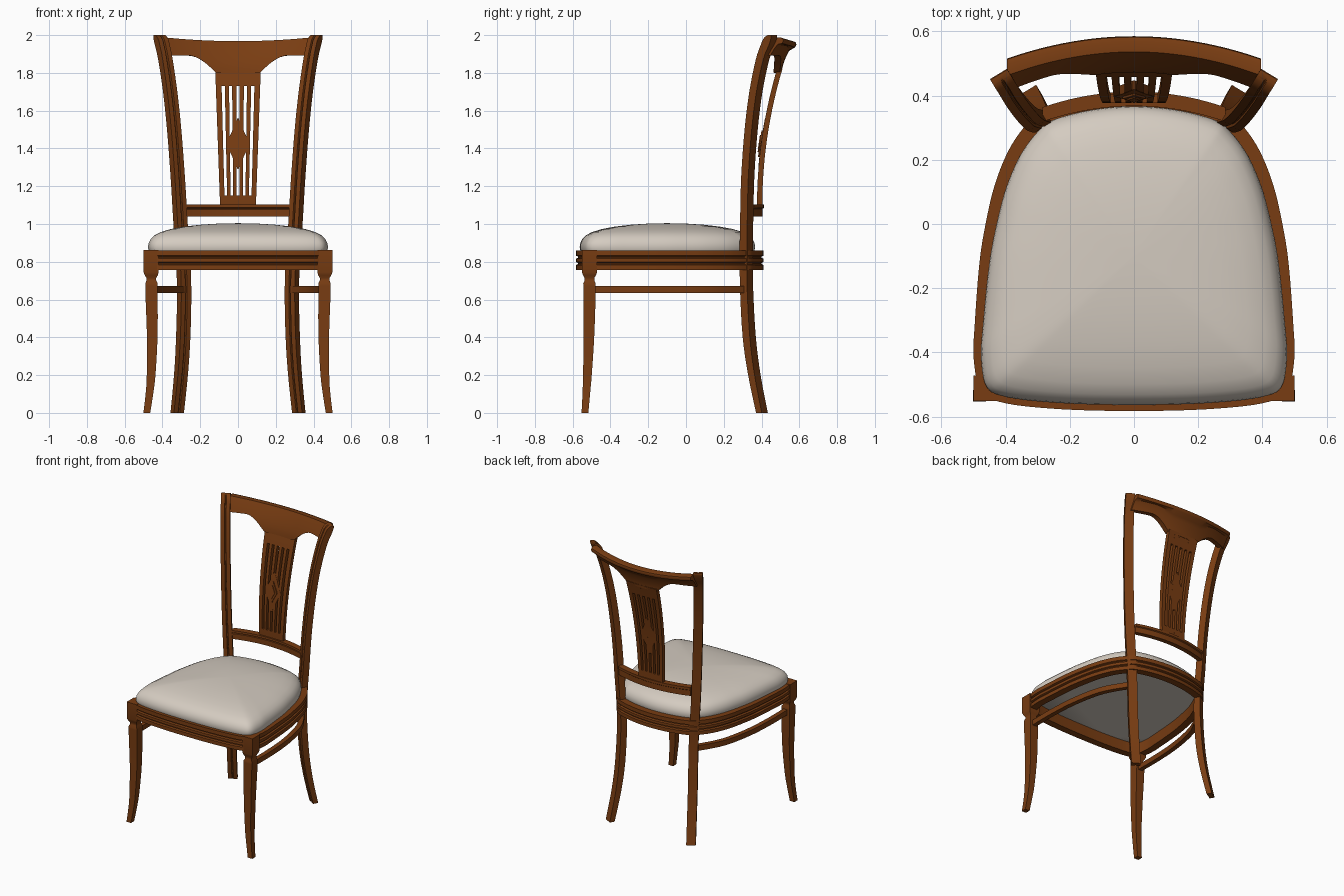
import bpy, bmesh, math
from mathutils import Vector

if "Cube" in bpy.data.objects:
    bpy.data.objects.remove(bpy.data.objects["Cube"])


def material(name, col):
    m = bpy.data.materials.new(name)
    m.diffuse_color = (*col, 1)
    m.use_nodes = True
    m.node_tree.nodes["Principled BSDF"].inputs["Base Color"].default_value = m.diffuse_color
    return m


WOOD = material("walnut wood", (0.19, 0.046, 0.006))
FABRIC = material("cream fabric", (0.66, 0.60, 0.53))


def loft(name, rings, mat=WOOD, closed=False, mirror=False, angle=35):
    """Skin a list of equal-sized rings; ends are capped unless closed."""
    bm = bmesh.new()
    vs = [[bm.verts.new(p) for p in r] for r in rings]
    n, m = len(vs), len(vs[0])
    for i in range(n if closed else n - 1):
        a, b = vs[i], vs[(i + 1) % n]
        for j in range(m):
            k = (j + 1) % m
            bm.faces.new((a[j], a[k], b[k], b[j]))
    if not closed:
        bm.faces.new(vs[0])
        bm.faces.new(vs[-1])
    bmesh.ops.recalc_face_normals(bm, faces=bm.faces)
    me = bpy.data.meshes.new(name)
    bm.to_mesh(me)
    bm.free()
    me.materials.append(mat)
    ob = bpy.data.objects.new(name, me)
    bpy.context.collection.objects.link(ob)
    if mirror:
        ob.modifiers.new("mirror", 'MIRROR').use_clip = False
    bpy.ops.object.select_all(action='DESELECT')
    ob.select_set(True)
    bpy.context.view_layer.objects.active = ob
    bpy.ops.object.shade_smooth_by_angle(angle=math.radians(angle))
    return ob


def spline(pts, steps=5, closed=False):
    """Catmull-Rom curve through tuples of any length."""
    n, out = len(pts), []
    get = (lambda i: pts[i % n]) if closed else (lambda i: pts[max(0, min(n - 1, i))])
    for i in range(n if closed else n - 1):
        p = [get(i + d) for d in (-1, 0, 1, 2)]
        for s in range(steps):
            t = s / steps
            out.append(tuple(0.5 * (2 * b + (c - a) * t + (2 * a - 5 * b + 4 * c - d) * t * t
                             + (3 * b - a - 3 * c + d) * t ** 3) for a, b, c, d in zip(*p)))
    if not closed:
        out.append(tuple(pts[-1]))
    return out


# Seat outline, right half from front centre to back centre, then mirrored
half = [(0, -.582), (.22, -.577), (.40, -.558), (.475, -.52), (.499, -.42), (.495, -.3),
        (.481, -.12), (.462, 0), (.434, .12), (.39, .23), (.335, .31), (.28, .358), (.15, .396), (0, .41)]
outline = spline(half + [(-x, y) for x, y in half[-2:0:-1]], 5, True)


def normals(path):
    res = []
    for i in range(len(path)):
        a, b = path[i - 1], path[(i + 1) % len(path)]
        t = Vector((b[0] - a[0], b[1] - a[1])).normalized()
        res.append((t.y, -t.x))
    return res


# Moulded seat frame
prof = [(0, .86), (0, .832), (-.011, .828), (-.011, .822), (0, .817), (0, .798), (-.011, .794),
        (-.011, .788), (0, .783), (0, .757), (-.05, .757), (-.05, .86)]
nrm = normals(outline)
loft("seat_frame", [[(x + nx * o, y + ny * o, z) for o, z in prof]
                    for (x, y), (nx, ny) in zip(outline, nrm)], closed=True)

# Domed cushion
inset = []
for (x, y), (nx, ny) in zip(outline, nrm):
    d = .019 + .025 * (y + .58)
    inset.append((x - nx * d, y - ny * d))
levels = [(.97, .835), (.99, .855), (1, .878), (.992, .90), (.97, .921), (.93, .94), (.86, .957),
          (.75, .973), (.6, .986), (.42, .996), (.22, 1.002), (.03, 1.004)]
loft("seat_cushion", [[(x * s, (y + .1) * s - .1, z) for x, y in inset] for s, z in levels],
     FABRIC, angle=60)

# Front legs: square tapered sabre leg, neck and corner block
leg = spline([(.483, -.535, 0, .018), (.469, -.528, .1, .020), (.460, -.522, .2, .023),
              (.454, -.514, .4, .028), (.457, -.511, .6, .032), (.458, -.511, .685, .033)], 4)
leg += [(.459, -.511, .70, .026), (.459, -.511, .715, .026), (.459, -.511, .728, .034),
        (.460, -.511, .745, .040), (.460, -.511, .862, .040)]
loft("front_leg", [[(x + a * h, y + b * h, z) for a, b in ((-1, -1), (1, -1), (1, 1), (-1, 1))]
                   for x, y, z, h in leg], mirror=True)

# Back legs running up into the grooved back posts, turned outwards in plan
sec = [(-.031, -.022), (-.005, -.022), (-.002, -.012), (.002, -.012), (.005, -.022), (.031, -.022),
       (.031, .022), (-.031, .022)]
post = spline([(.322, .402, 0, .8), (.302, .362, .2, .9), (.29, .335, .4, 1), (.285, .321, .65, 1),
               (.293, .319, .85, 1), (.304, .321, 1.0, 1), (.319, .327, 1.25, 1),
               (.338, .345, 1.5, 1), (.359, .370, 1.7, 1), (.384, .405, 1.87, 1.05),
               (.400, .432, 1.945, 1.15), (.407, .443, 1.975, 1.1), (.413, .452, 1.993, .8),
               (.416, .457, 2.0, .4)], 4)
ca, sa = math.cos(math.radians(31)), math.sin(math.radians(31))
loft("back_post", [[(x + u * ca + v * s * sa, y - u * sa + v * s * ca, z) for u, v in sec]
                   for x, y, z, s in post], mirror=True)

# Bowed side stretchers
rings = []
for x, y in spline([(.455, -.50), (.456, -.3), (.44, -.08), (.39, .14), (.29, .315)], 5):
    rings.append([(x + a, y + a * .3, z) for a, z in
                  ((-.016, .634), (.016, .634), (.016, .671), (-.016, .671))])
loft("side_stretcher", rings, mirror=True)

# Lower back rail, bowed backwards, with a bead along the top
rprof = [(.372, 1.04), (.372, 1.078), (.378, 1.082), (.367, 1.087), (.367, 1.103), (.412, 1.103),
         (.412, 1.085), (.405, 1.08), (.405, 1.04)]
xs = [-.285 + .57 * i / 20 for i in range(21)]
loft("lower_back_rail", [[(x, y - .6 * x * x, z) for y, z in rprof] for x in xs])

# Crest rail with arched lower edge and rolled back top
rings = []
for i in range(61):
    x = -.395 + .79 * i / 60
    e = max(0, min(1, (abs(x) - .115) / .15))
    zb = 1.8 + .092 * math.sin(math.pi / 2 * e)
    zt = 1.968 + .02 * (x / .39) ** 2
    front, back = [], []
    for j in range(8):
        z = zb + (zt - zb) * j / 7
        q = (z - 1.8) / .17
        yf = .472 + .065 * q ** 1.5 - .55 * x * x
        front.append((x, yf, z))
        back.append((x, yf + .034 + .008 * q ** 4, z - .012 * q ** 4))
    b = back[-1]
    roll = [(x, b[1] - .012, zt), (x, b[1] + .004, zt - .006), (x, b[1] + .007, zt - .018),
            (x, b[1] + .001, zt - .032)]
    rings.append(front + roll + back[-3::-1])
loft("crest_rail", rings, angle=40)


# Pierced splat: every piece follows the same backward curve
def half_width(z):
    return .095 + .025 * (z - 1.1) / .7


def splat_piece(name, z0, z1, left, right, depth=.014, front=0, steps=14):
    rings = []
    for i in range(steps + 1):
        z = z0 + (z1 - z0) * i / steps
        y = .39 + .1 * (max(0, z - 1.1) / .7) ** 2
        l, r = left(z), right(z)
        rings.append([(l, y - depth - front, z), (r, y - depth - front, z),
                      (r, y + depth, z), (l, y + depth, z)])
    loft(name, rings)


def bar(name, c, w):
    splat_piece(name, 1.09, 1.82, lambda z: (c - w) * half_width(z), lambda z: (c + w) * half_width(z))


for s, side in ((-1, "left"), (1, "right")):
    bar("splat_edge_" + side, s * .87, .13)
    bar("splat_outer_bar_" + side, s * .50, .095)
    bar("splat_inner_bar_" + side, s * .17, .095)
for name, a, b in (("splat_foot", 1.09, 1.15), ("splat_head", 1.73, 1.82)):
    splat_piece(name, a, b, lambda z: -half_width(z), half_width, steps=4)


# Diamond medallion in raised layers
def diamond(name, h, w, front):
    def f(z):
        return max(.003, w * (1 - abs(z - 1.425) / h))
    splat_piece(name, 1.425 - h, 1.425 + h, lambda z: -f(z), f, front=front)


diamond("medallion_back", .135, .062, .001)
diamond("medallion_diamond", .07, .036, .008)
diamond("medallion_centre", .045, .022, .013)
